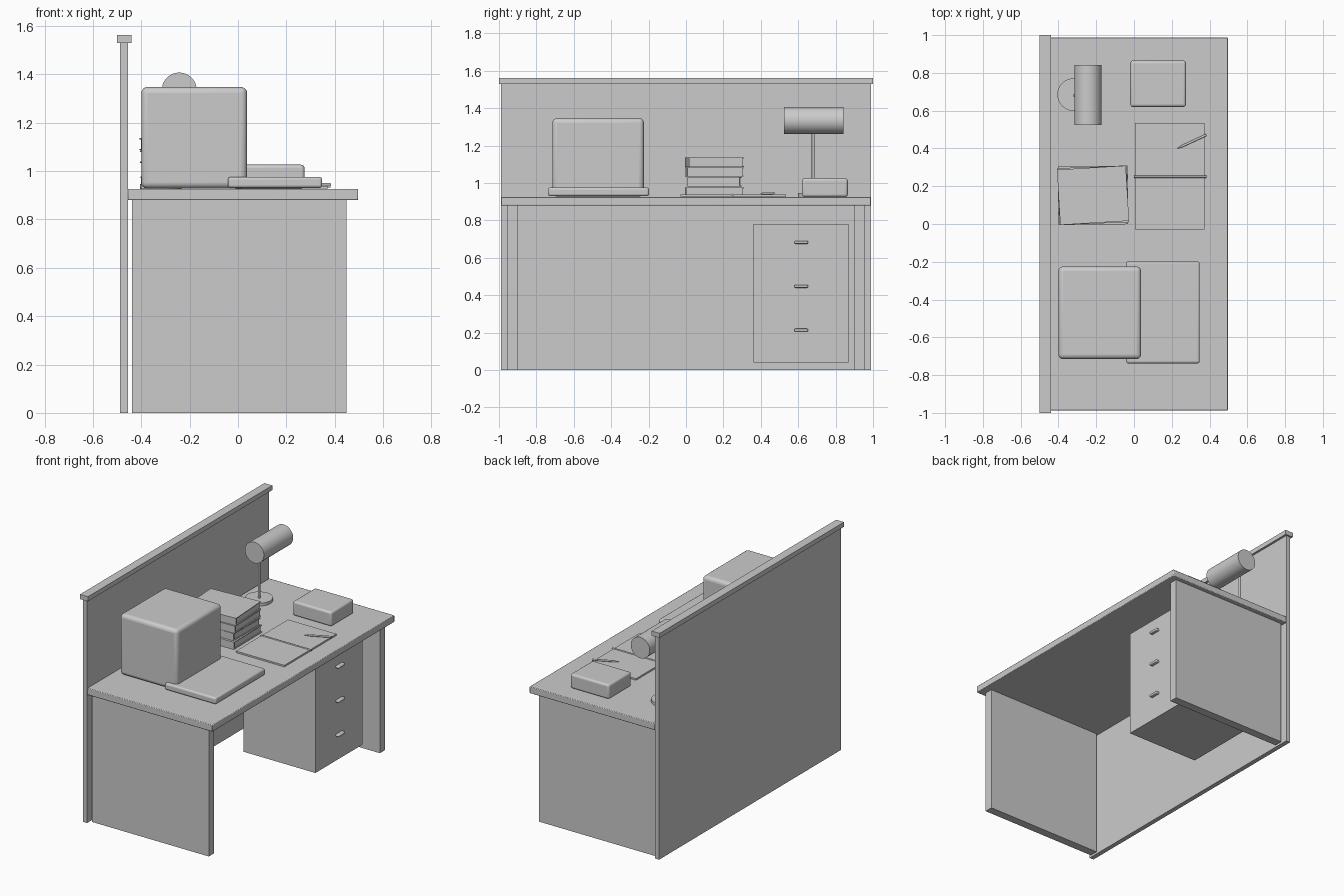
import bpy
import math
from mathutils import Vector

if "Cube" in bpy.data.objects:
    bpy.data.objects.remove(bpy.data.objects["Cube"])


def box(name, x, y, z, bevel=0.0, segments=3, turn=0.0):
    """Box from (min, max) ranges, optionally rounded and turned about z."""
    lo, hi = Vector((x[0], y[0], z[0])), Vector((x[1], y[1], z[1]))
    bpy.ops.mesh.primitive_cube_add(size=1, location=(lo + hi) / 2)
    ob = bpy.context.object
    ob.name = name
    ob.scale = hi - lo
    bpy.ops.object.transform_apply(location=False, rotation=False, scale=True)
    ob.rotation_euler.z = turn
    if bevel:
        mod = ob.modifiers.new("round", 'BEVEL')
        mod.width = bevel
        mod.segments = segments
        bpy.ops.object.shade_smooth_by_angle(angle=math.radians(35))
    return ob


def rod(name, start, end, radius, vertices=32, tip=None):
    """Cylinder or cone between two points."""
    a, b = Vector(start), Vector(end)
    bpy.ops.mesh.primitive_cone_add(
        vertices=vertices, radius1=radius, radius2=radius if tip is None else tip,
        depth=(b - a).length, location=(a + b) / 2)
    ob = bpy.context.object
    ob.name = name
    ob.rotation_euler = (b - a).to_track_quat('Z', 'Y').to_euler()
    bpy.ops.object.shade_smooth_by_angle(angle=math.radians(35))
    return ob


def book(name, centre, size, z, turn):
    """Closed book: two covers, a spine on the -y side and inset pages."""
    cx, cy = centre
    w, d = size[0] / 2, size[1] / 2
    x, y, t = (cx - w, cx + w), (cy - d, cy + d), 0.005
    parts = [
        box(name, x, y, (z[0], z[0] + t)),
        box(name + "_top_cover", x, y, (z[1] - t, z[1])),
        box(name + "_spine", x, (y[0], y[0] + 0.012), z),
        box(name + "_pages", (x[0] + 0.006, x[1] - 0.006),
            (y[0] + 0.01, y[1] - 0.006), (z[0] + t, z[1] - t)),
    ]
    bpy.ops.object.select_all(action='DESELECT')
    for p in parts:
        p.select_set(True)
    bpy.context.view_layer.objects.active = parts[0]
    bpy.ops.object.join()
    # origin to the middle of the book before turning it
    ob = bpy.context.object
    bpy.ops.object.origin_set(type='ORIGIN_GEOMETRY', center='BOUNDS')
    ob.rotation_euler.z = turn


# Divider wall with its cap
box("back_panel", (-0.487, -0.455), (-0.988, 0.988), (0, 1.53))
box("back_panel_cap", (-0.5, -0.44), (-1, 1), (1.53, 1.562))

# Desk top and side panels
box("desk_top", (-0.455, 0.497), (-0.988, 0.988), (0.88, 0.926), 0.004, 2)
for side, label in ((-1, "left"), (1, "right")):
    y = sorted((side * 0.899, side * 0.957))
    box(label + "_side_panel", (-0.438, 0.448), y, (0, 0.88))

# Drawer pedestal with three pulls
box("drawer_pedestal", (-0.21, 0.336), (0.36, 0.87), (0.04, 0.78))
for i in range(3):
    z = 0.213 + i * 0.235
    box(f"drawer_handle_{i + 1}", (0.33, 0.36), (0.58, 0.653),
        (z - 0.008, z + 0.008), 0.006)

# Monitor and keyboard
box("monitor", (-0.4, 0.038), (-0.715, -0.225), (0.928, 1.347), 0.025, 4)
box("keyboard", (-0.042, 0.348), (-0.738, -0.198), (0.93, 0.976), 0.012, 4)

# Stack of books, each turned slightly differently
stack = [((0.927, 0.977), (0.37, 0.31), 0.01),
         ((0.981, 1.031), (0.36, 0.285), -0.015),
         ((1.034, 1.084), (0.365, 0.30), 0.035),
         ((1.086, 1.136), (0.365, 0.293), 0.06)]
for i, (z, size, turn) in enumerate(stack):
    book(f"book_{i + 1}", (-0.217, 0.152), size, z, turn)

# Open notebook with spine, and a pen on it
box("notebook_front_page", (0.005, 0.373), (-0.03, 0.25), (0.927, 0.938))
box("notebook_back_page", (0.005, 0.373), (0.25, 0.535), (0.927, 0.938))
rod("notebook_spine", (0.0, 0.25, 0.937), (0.383, 0.25, 0.937), 0.006, 16)
rod("pen_body", (0.255, 0.412, 0.944), (0.382, 0.471, 0.944), 0.006, 16)
rod("pen_tip", (0.255, 0.412, 0.944), (0.227, 0.399, 0.942), 0.006, 16, 0.001)

# Small rounded box
box("desk_box", (-0.02, 0.275), (0.62, 0.865), (0.926, 1.026), 0.014, 4)

# Desk lamp
rod("lamp_base", (-0.32, 0.685, 0.925), (-0.32, 0.685, 0.946), 0.086, 48)
rod("lamp_pole", (-0.316, 0.68, 0.94), (-0.316, 0.68, 1.335), 0.008, 16)
rod("lamp_shade", (-0.243, 0.525, 1.335), (-0.243, 0.843, 1.335), 0.072, 48)
